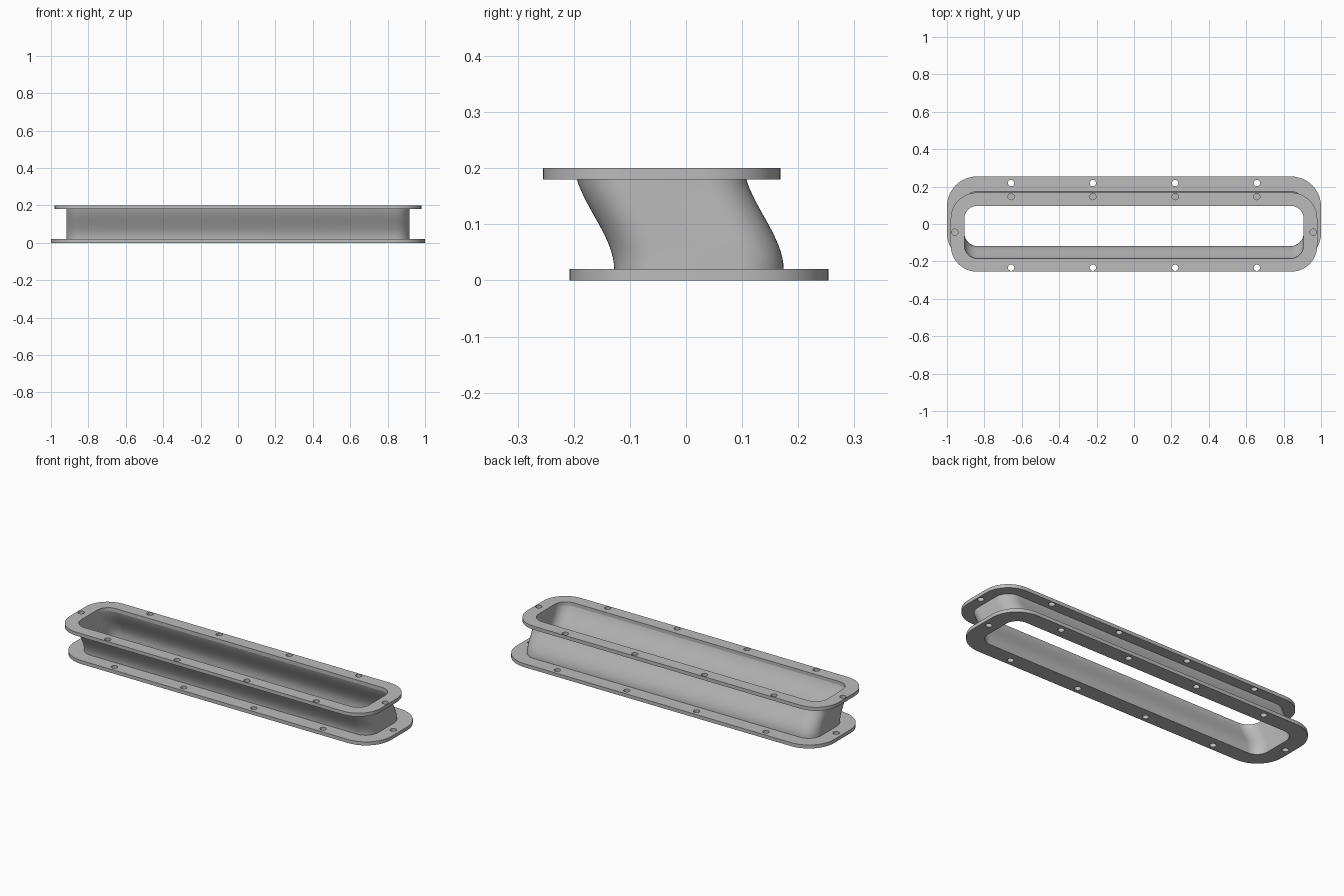
import bpy, bmesh, math

cube = bpy.data.objects.get("Cube")
if cube:
    bpy.data.objects.remove(cube, do_unlink=True)

GREY = (0.5, 0.5, 0.5, 1)
metal = bpy.data.materials.new("grey_metal")
metal.use_nodes = True
metal.diffuse_color = GREY
metal.node_tree.nodes["Principled BSDF"].inputs["Base Color"].default_value = GREY

THICK, HEIGHT = 0.02, 0.2
TOP_Z = HEIGHT - THICK
BASE_Y, TOP_Y = 0.023, -0.0435
INNER = (0.907, 0.141, 0.07)      # half length, half width, corner radius
OUTER = (0.918, 0.151, 0.08)


def rounded_rect(hx, hy, r, cy=0.0, steps=12):
    """Outline of a rectangle with rounded corners, anticlockwise."""
    pts = []
    for q, (sx, sy) in enumerate([(1, 1), (-1, 1), (-1, -1), (1, -1)]):
        for i in range(steps + 1):
            a = math.pi / 2 * (q + i / steps)
            pts.append((sx * (hx - r) + r * math.cos(a),
                        cy + sy * (hy - r) + r * math.sin(a)))
    return pts


def circle(x, y, r, steps=24):
    return [(x + r * math.cos(math.tau * i / steps),
             y + r * math.sin(math.tau * i / steps)) for i in range(steps)]


def smooth(ob):
    bpy.ops.object.select_all(action='DESELECT')
    ob.select_set(True)
    bpy.context.view_layer.objects.active = ob
    bpy.ops.object.shade_smooth_by_angle(angle=math.radians(30))


def flange(name, z, cy, hx, hy, r, bolt_x, bolt_y):
    """Flat plate with the duct opening and ten bolt holes."""
    outlines = [rounded_rect(hx, hy, r, cy), rounded_rect(*INNER, cy)]
    for sx in (-1, 1):
        outlines.append(circle(sx * bolt_x, cy, 0.017))
        for x in (0.22, 0.657):
            outlines += [circle(sx * x, cy + sy * bolt_y, 0.017) for sy in (-1, 1)]
    curve = bpy.data.curves.new(name, 'CURVE')
    curve.dimensions, curve.fill_mode = '2D', 'BOTH'
    curve.extrude = THICK / 2
    for pts in outlines:
        spline = curve.splines.new('POLY')
        spline.points.add(len(pts) - 1)
        for p, (x, y) in zip(spline.points, pts):
            p.co = (x, y, 0, 1)
        spline.use_cyclic_u = True
    ob = bpy.data.objects.new(name, curve)
    bpy.context.collection.objects.link(ob)
    ob.location.z = z + THICK / 2
    bpy.ops.object.select_all(action='DESELECT')
    ob.select_set(True)
    bpy.context.view_layer.objects.active = ob
    bpy.ops.object.convert(target='MESH')
    ob = bpy.context.view_layer.objects.active
    bm = bmesh.new()
    bm.from_mesh(ob.data)
    bmesh.ops.remove_doubles(bm, verts=bm.verts, dist=0.0001)
    bmesh.ops.recalc_face_normals(bm, faces=bm.faces)
    bm.to_mesh(ob.data)
    bm.free()
    ob.data.materials.clear()
    ob.data.materials.append(metal)
    smooth(ob)


def duct_centre(z):
    """S-shaped sideways drift of the duct, still sloping a little at the top."""
    def ease(h):
        t = (h - THICK) / 0.19
        return t * t * (3 - 2 * t)
    return BASE_Y + (TOP_Y - BASE_Y) * ease(z) / ease(TOP_Z)


def duct(levels=16):
    """Hollow wall: rings go up the outside, then down the inside."""
    bm = bmesh.new()
    heights = [THICK + (TOP_Z - THICK) * i / levels for i in range(levels + 1)]
    path = [(OUTER, z) for z in heights] + [(INNER, z) for z in reversed(heights)]
    rings = [[bm.verts.new((x, y, z)) for x, y in rounded_rect(*size, duct_centre(z))]
             for size, z in path]
    for k, a in enumerate(rings):
        b = rings[(k + 1) % len(rings)]
        for i in range(len(a)):
            j = (i + 1) % len(a)
            bm.faces.new((a[i], a[j], b[j], b[i]))
    bmesh.ops.recalc_face_normals(bm, faces=bm.faces)
    mesh = bpy.data.meshes.new("duct_wall")
    bm.to_mesh(mesh)
    bm.free()
    mesh.materials.append(metal)
    ob = bpy.data.objects.new("duct_wall", mesh)
    bpy.context.collection.objects.link(ob)
    smooth(ob)


flange("bottom_flange", 0, BASE_Y, 1.0, 0.231, 0.16, 0.962, 0.196)
flange("top_flange", TOP_Z, TOP_Y, 0.98, 0.2115, 0.14, 0.958, 0.19)
duct()
